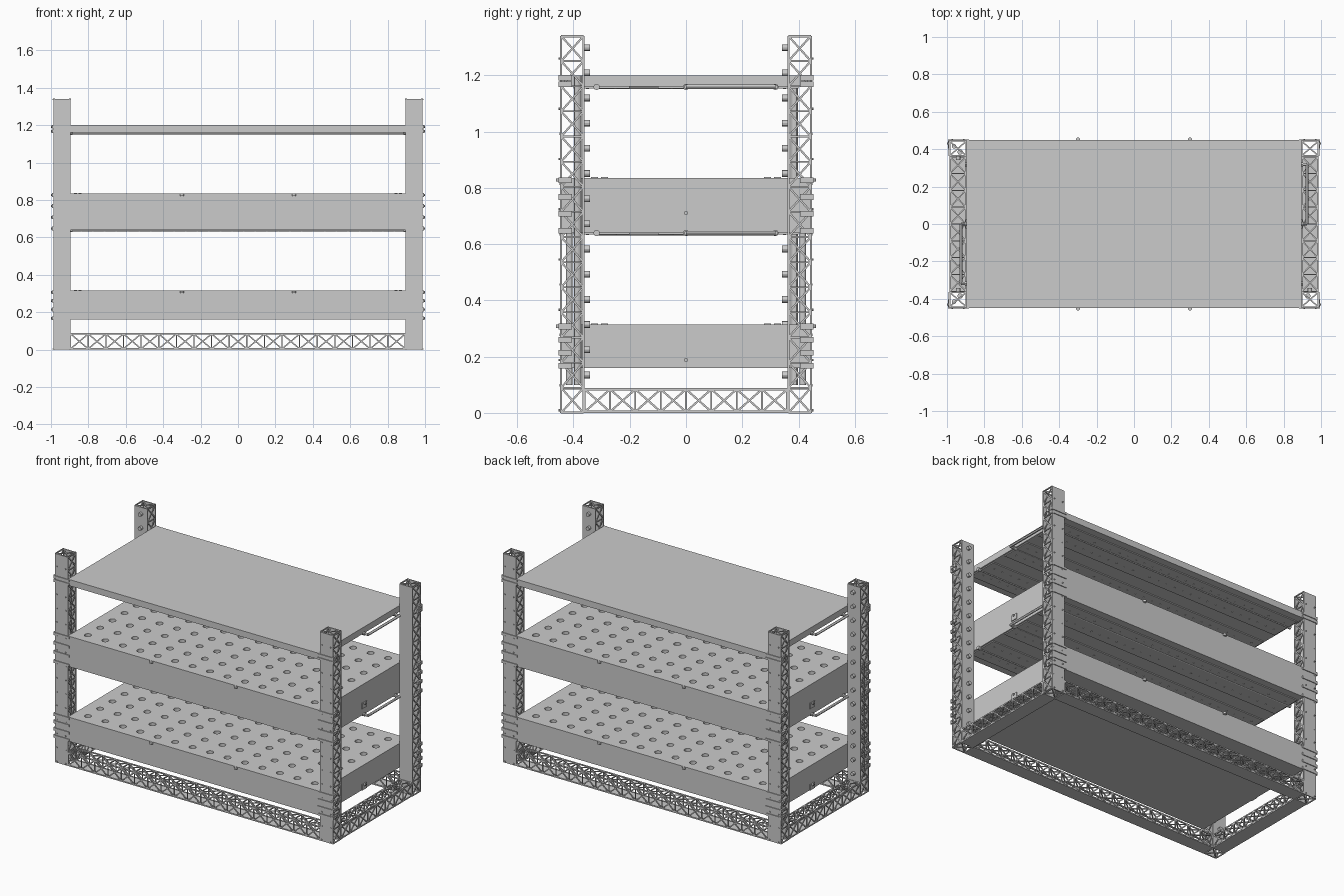
import bpy, bmesh, math
from mathutils import Vector, Matrix

if "Cube" in bpy.data.objects:
    bpy.data.objects.remove(bpy.data.objects["Cube"])

V = Vector


def finish(name, bm, smooth=False):
    bmesh.ops.recalc_face_normals(bm, faces=bm.faces)
    me = bpy.data.meshes.new(name)
    bm.to_mesh(me)
    bm.free()
    ob = bpy.data.objects.new(name, me)
    bpy.context.collection.objects.link(ob)
    if smooth:
        bpy.ops.object.select_all(action='DESELECT')
        ob.select_set(True)
        bpy.context.view_layer.objects.active = ob
        bpy.ops.object.shade_smooth_by_angle()
    return ob


def box(bm, lo, hi):
    lo, hi = V(lo), V(hi)
    size = [abs(c) for c in hi - lo]
    bmesh.ops.create_cube(bm, size=1, matrix=Matrix.Translation((lo + hi) / 2) @ Matrix.Diagonal((*size, 1)))


def rod(bm, p, q, r, sides=12):
    p, q = V(p), V(q)
    rot = (q - p).to_track_quat('Z', 'Y').to_matrix().to_4x4()
    bmesh.ops.create_cone(bm, cap_ends=True, segments=sides, radius1=r, radius2=r, depth=(q - p).length,
                          matrix=Matrix.Translation((p + q) / 2) @ rot)


def bar(bm, p, q, n, w=0.008, t=0.005):
    # flat strut lying in the plane whose normal is n
    d = (q - p).normalized()
    rot = Matrix((d, n.cross(d), n)).transposed().to_4x4()
    bmesh.ops.create_cube(bm, size=1, matrix=Matrix.Translation((p + q) / 2) @ rot
                          @ Matrix.Diagonal(((q - p).length, w, t, 1)))


def truss(bm, o, along, across, cells):
    # lattice panel: two rails, cross members and an X in each cell
    o, a, c = V(o), V(along), V(across)
    n = a.cross(c).normalized()
    o, c = o + c.normalized() * 0.004, c - c.normalized() * 0.008
    bar(bm, o, o + a, n)
    bar(bm, o + c, o + a + c, n)
    for i in range(cells):
        p, q = o + a * (i / cells), o + a * ((i + 1) / cells)
        bar(bm, p, q + c, n, 0.007)
        bar(bm, p + c, q, n, 0.007)
        bar(bm, p, p + c, n, 0.006)
    bar(bm, o + a, o + a + c, n)


X0, X1, Y0, Y1, H = 0.895, 0.987, 0.36, 0.448, 1.34
PITCH = H / 15
LEVELS = {"lower": (0.16, 0.315), "middle": (0.64, 0.835), "top": (1.16, 1.2)}

# Corner posts: solid front and back plates, lattice on the x sides
for sx in (-1, 1):
    for sy in (-1, 1):
        tag = ("left" if sx < 0 else "right") + ("_front" if sy < 0 else "_back")
        bm = bmesh.new()
        for y in (Y0 + 0.003, Y1 - 0.003):
            box(bm, (sx * X0, sy * (y - 0.003), 0), (sx * X1, sy * (y + 0.003), H))
        for x in (X0 + 0.003, X1 - 0.003):
            truss(bm, (sx * x, sy * Y0, 0), (0, 0, H), (0, sy * (Y1 - Y0), 0), 15)
        truss(bm, (sx * X0, sy * Y0, 0.003), (sx * (X1 - X0), 0, 0), (0, sy * (Y1 - Y0), 0), 1)
        truss(bm, (sx * X0, sy * Y0, H - 0.003), (sx * (X1 - X0), 0, 0), (0, sy * (Y1 - Y0), 0), 1)
        finish(tag + "_post", bm)

        # small bolts on the outer plate
        bm = bmesh.new()
        for i in range(15):
            for x in (0.91, 0.973):
                z = (i + 0.06) * PITCH
                rod(bm, (sx * x, sy * (Y1 - 0.002), z + 0.004),
                    (sx * x, sy * (Y1 + (0.006 if i % 2 == 0 else 0.002)), z + 0.004), 0.004, 8)
        finish(tag + "_bolts", bm)

        # pipe stubs and riser pipes
        if (sx, sy) != (1, 1):
            bm = bmesh.new()
            for i in range(14):
                z = 0.135 + i * 0.0895
                rod(bm, (sx * 0.94, sy * 0.362, z), (sx * 0.94, sy * 0.342, z), 0.012)
            finish(tag + "_pipe_stubs", bm, True)
            bm = bmesh.new()
            rod(bm, (sx * 0.93, sy * 0.385, 0.1), (sx * 0.93, sy * 0.385, 1.2), 0.014)
            if sx < 0:
                rod(bm, (-0.962, sy * 0.415, 0.1), (-0.962, sy * 0.415, 0.83), 0.012)
            finish(tag + "_riser_pipe", bm, True)

        # clamps joining the posts to the trays
        bm = bmesh.new()
        for lo, hi in LEVELS.values():
            count = 2 if hi - lo < 0.1 else 4
            for i in range(count):
                z = lo + 0.008 + (hi - lo - 0.016) * i / (count - 1)
                box(bm, (sx * 0.883, sy * 0.446, z - 0.007), (sx * 0.993, sy * 0.453, z + 0.007))
                box(bm, (sx * 0.984, sy * 0.405, z - 0.01), (sx * 0.995, sy * 0.453, z + 0.01))
                rod(bm, (sx * 0.99, sy * 0.43, z), (sx * 1.0, sy * 0.43, z), 0.006, 8)
        finish(tag + "_clamps", bm)

# Base beams: solid bottom plate with lattice sides and top
BH = 0.088
for s, ln, sd in ((-1, "front", "left"), (1, "back", "right")):
    bm = bmesh.new()
    box(bm, (-X0, s * Y0, 0), (X0, s * Y1, 0.005))
    for y in (Y0 + 0.003, Y1 - 0.003):
        truss(bm, (-X0, s * y, 0), (2 * X0, 0, 0), (0, 0, BH), 19)
    truss(bm, (-X0, s * Y0, BH - 0.003), (2 * X0, 0, 0), (0, s * (Y1 - Y0), 0), 19)
    finish(ln + "_base_beam", bm)
    bm = bmesh.new()
    box(bm, (s * X0, -Y0, 0), (s * X1, Y0, 0.005))
    for x in (X0 + 0.003, X1 - 0.003):
        truss(bm, (s * x, -Y0, 0), (0, 2 * Y0, 0), (0, 0, BH), 8)
    truss(bm, (s * X0, -Y0, BH - 0.003), (0, 2 * Y0, 0), (s * (X1 - X0), 0, 0), 8)
    finish(sd + "_base_beam", bm)

for name, (lo, hi) in LEVELS.items():
    bm = bmesh.new()
    box(bm, (-X0, -0.448, lo), (X0, 0.448, hi))
    tray = finish(name + ("_shelf" if name == "top" else "_tray"), bm)

    if name != "top":
        # planting holes
        bm = bmesh.new()
        for i in range(14):
            for j in range(7):
                x, y = -0.806 + i * 0.124, (j - 3) * 0.124
                rod(bm, (x, y, hi - 0.04), (x, y, hi + 0.02), 0.021, 16)
        cutter = finish(name + "_hole_cutter", bm)
        cutter.hide_render = True
        cutter.hide_set(True)
        cut = tray.modifiers.new("holes", 'BOOLEAN')
        cut.operation, cut.solver, cut.object = 'DIFFERENCE', 'EXACT', cutter
        # latch nubs on the long sides, outlets on the short sides, top fittings
        bm = bmesh.new()
        zo = lo if name == "lower" else lo + 0.043
        for s in (-1, 1):
            for x in (-0.3, 0.3):
                rod(bm, (x, s * 0.452, hi - 0.013), (x, s * 0.452, hi - 0.001), 0.011)
            box(bm, (s * 0.89, -0.023, zo), (s * 0.9, 0.023, zo + 0.036))
            rod(bm, (s * 0.89, 0, zo + 0.028), (s * 0.907, 0, zo + 0.028), 0.007)
            for dx in (0.845, 0.87):
                for dy in (0.29, 0.325):
                    box(bm, (s * (dx - 0.008), -s * (dy - 0.012), hi - 0.004),
                        (s * (dx + 0.008), -s * (dy + 0.012), hi + 0.003))
        finish(name + "_tray_fittings", bm)

    if name != "lower":
        # grow-light strips with lamp dots underneath
        bm = bmesh.new()
        dots = bmesh.new()
        for y in (-0.3, 0, 0.3):
            box(bm, (-0.885, y - 0.1, lo - 0.006), (0.885, y + 0.1, lo + 0.001))
            for side in (-0.05, 0.05):
                for i in range(28):
                    x = -0.837 + i * 0.062
                    rod(dots, (x, y + side, lo - 0.008), (x, y + side, lo - 0.005), 0.005, 8)
        finish(name + "_light_strips", bm)
        finish(name + "_lamps", dots)
        # serpentine cooling pipe: three runs joined by end loops
        bm = bmesh.new()
        z, xe = lo - 0.001, 0.925
        path = [(-0.89, 0.318), (0.89, 0.318), (xe, 0.318), (xe, 0), (-xe, 0), (-xe, -0.318), (0.9, -0.318)]
        for (xa, ya), (xb, yb) in zip(path, path[1:]):
            rod(bm, (xa, ya, z), (xb, yb, z), 0.008)
        for s in (-1, 1):
            for y in (-0.318, 0, 0.318):
                rod(bm, (s * 0.885, y, z), (s * 0.903, y, z), 0.011)
        finish(name + "_cooling_pipe", bm, True)
